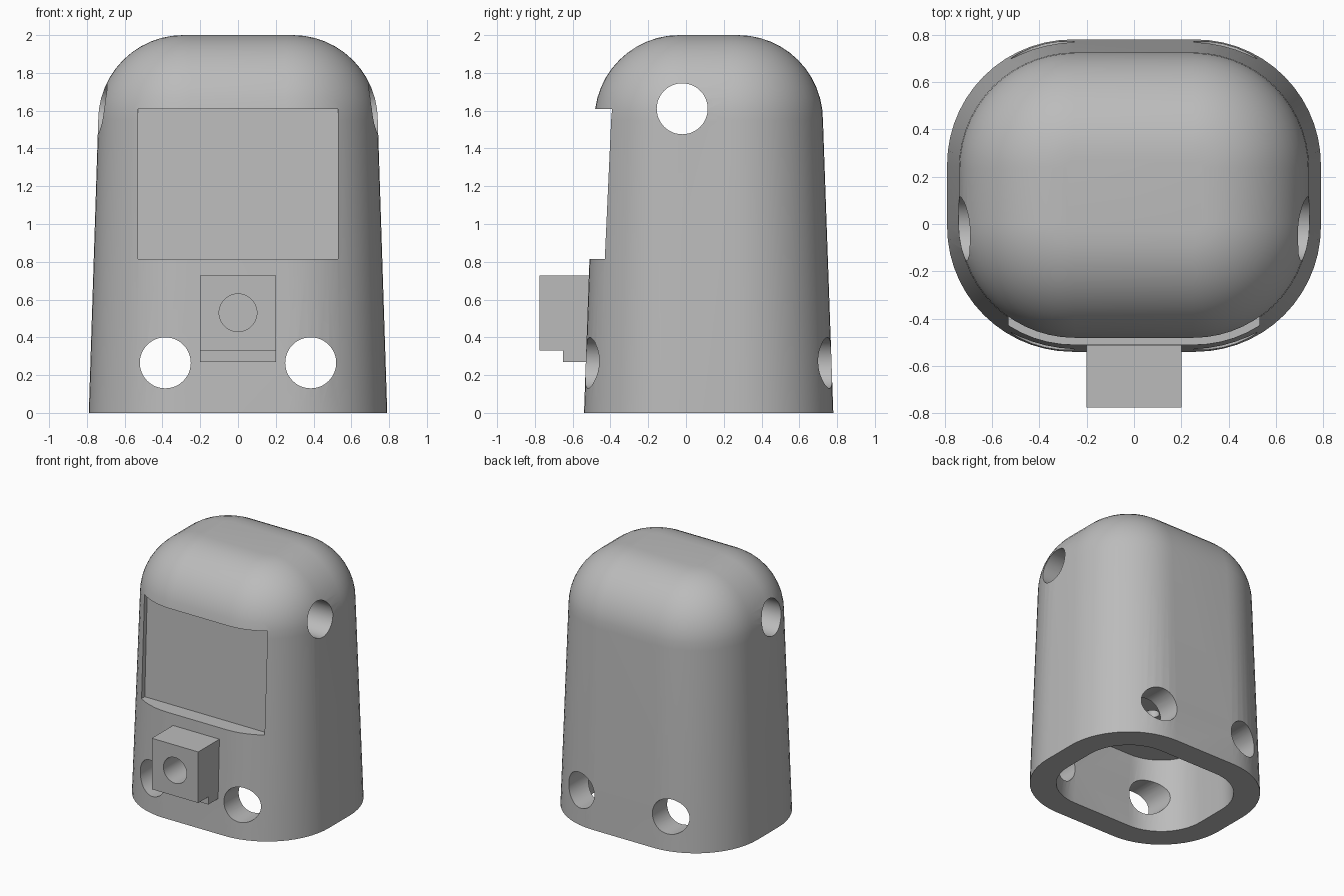
import bpy, bmesh
from math import sin, cos, pi, radians
from mathutils import Matrix, Vector

if "Cube" in bpy.data.objects:
    bpy.data.objects.remove(bpy.data.objects["Cube"])

grey = bpy.data.materials.new("light_grey")
grey.use_nodes = True
grey.diffuse_color = (0.5, 0.5, 0.5, 1)
grey.node_tree.nodes["Principled BSDF"].inputs["Base Color"].default_value = (0.5, 0.5, 0.5, 1)

CENTRE_Y = 0.12
HOLE_R = 0.135


def finish(bm, name):
    bmesh.ops.recalc_face_normals(bm, faces=bm.faces)
    mesh = bpy.data.meshes.new(name)
    bm.to_mesh(mesh)
    bm.free()
    mesh.materials.append(grey)
    obj = bpy.data.objects.new(name, mesh)
    bpy.context.scene.collection.objects.link(obj)
    return obj


def rounded_ring(bm, half_x, half_y, radius, z, steps=14):
    """Ring of vertices along a rounded rectangle."""
    ring = []
    for corner, (sx, sy) in enumerate([(1, 1), (-1, 1), (-1, -1), (1, -1)]):
        for i in range(steps + 1):
            a = (corner + i / steps) * pi / 2
            ring.append(bm.verts.new((sx * (half_x - radius) + radius * cos(a),
                                      CENTRE_Y + sy * (half_y - radius) + radius * sin(a), z)))
    return ring


def loft(name, sections):
    bm = bmesh.new()
    rings = [rounded_ring(bm, *s) for s in sections]
    n = len(rings[0])
    for low, high in zip(rings, rings[1:]):
        for i in range(n):
            j = (i + 1) % n
            bm.faces.new((low[i], low[j], high[j], high[i]))
    bm.faces.new(rings[0])
    bm.faces.new(rings[-1])
    return finish(bm, name)


def prism(name, outline, half_width):
    """Extrude a (y, z) outline along x."""
    bm = bmesh.new()
    face = bm.faces.new([bm.verts.new((-half_width, y, z)) for y, z in outline])
    out = bmesh.ops.extrude_face_region(bm, geom=[face])
    moved = [v for v in out["geom"] if isinstance(v, bmesh.types.BMVert)]
    bmesh.ops.translate(bm, verts=moved, vec=(2 * half_width, 0, 0))
    return finish(bm, name)


def rod(name, centre, radius, length, axis):
    bm = bmesh.new()
    turn = Vector((0, 0, 1)).rotation_difference(Vector(axis)).to_matrix().to_4x4()
    bmesh.ops.create_cone(bm, cap_ends=True, segments=48, radius1=radius, radius2=radius,
                          depth=length, matrix=Matrix.Translation(centre) @ turn)
    return finish(bm, name)


def cut(target, cutter):
    cutter.hide_render = True
    mod = target.modifiers.new("cut", 'BOOLEAN')
    mod.operation, mod.solver, mod.object = 'DIFFERENCE', 'EXACT', cutter
    bpy.context.view_layer.objects.active = target
    bpy.ops.object.modifier_apply(modifier=mod.name)
    bpy.data.objects.remove(cutter)


# Tapered body with a domed top
sections = [(0.79, 0.66, 0.53, 0), (0.74, 0.605, 0.49, 1.55)]
for i in range(1, 13):
    a = i / 12 * pi / 2
    inset = 0.45 * (1 - cos(a))
    sections.append((0.74 - inset, 0.605 - inset, 0.49 - inset, 1.55 + 0.45 * sin(a)))
body = loft("body_shell", sections)

# Open cavity in the base, with a small cable hole in its ceiling
cut(body, loft("base_cavity", [(0.61, 0.48, 0.36, -0.1), (0.59, 0.46, 0.34, 0.57)]))
cut(body, rod("cable_hole", (0, 0.2, 0.7), 0.05, 0.5, (0, 0, 1)))

# Screen recess
cut(body, prism("screen_recess", [(-0.39, 0.815), (-0.36, 1.61), (-0.9, 1.61), (-0.9, 0.815)], 0.53))

# Holes through the base, front to back, and one through the sides
for side in (-1, 1):
    cut(body, rod("base_hole", (side * 0.385, 0, 0.265), HOLE_R, 3, (0, 1, 0)))
cut(body, rod("side_hole", (0, -0.02, 1.61), HOLE_R, 3, (1, 0, 0)))

# Sensor housing with a notch underneath and a round socket
housing = prism("sensor_housing", [(-0.775, 0.33), (-0.65, 0.33), (-0.65, 0.27),
                                   (-0.46, 0.27), (-0.46, 0.727), (-0.775, 0.727)], 0.2)
cut(housing, rod("socket", (0, -0.775, 0.53), 0.1, 0.5, (0, 1, 0)))

for obj in (body, housing):
    bpy.ops.object.select_all(action='DESELECT')
    obj.select_set(True)
    bpy.context.view_layer.objects.active = obj
    bpy.ops.object.shade_smooth_by_angle(angle=radians(30))
